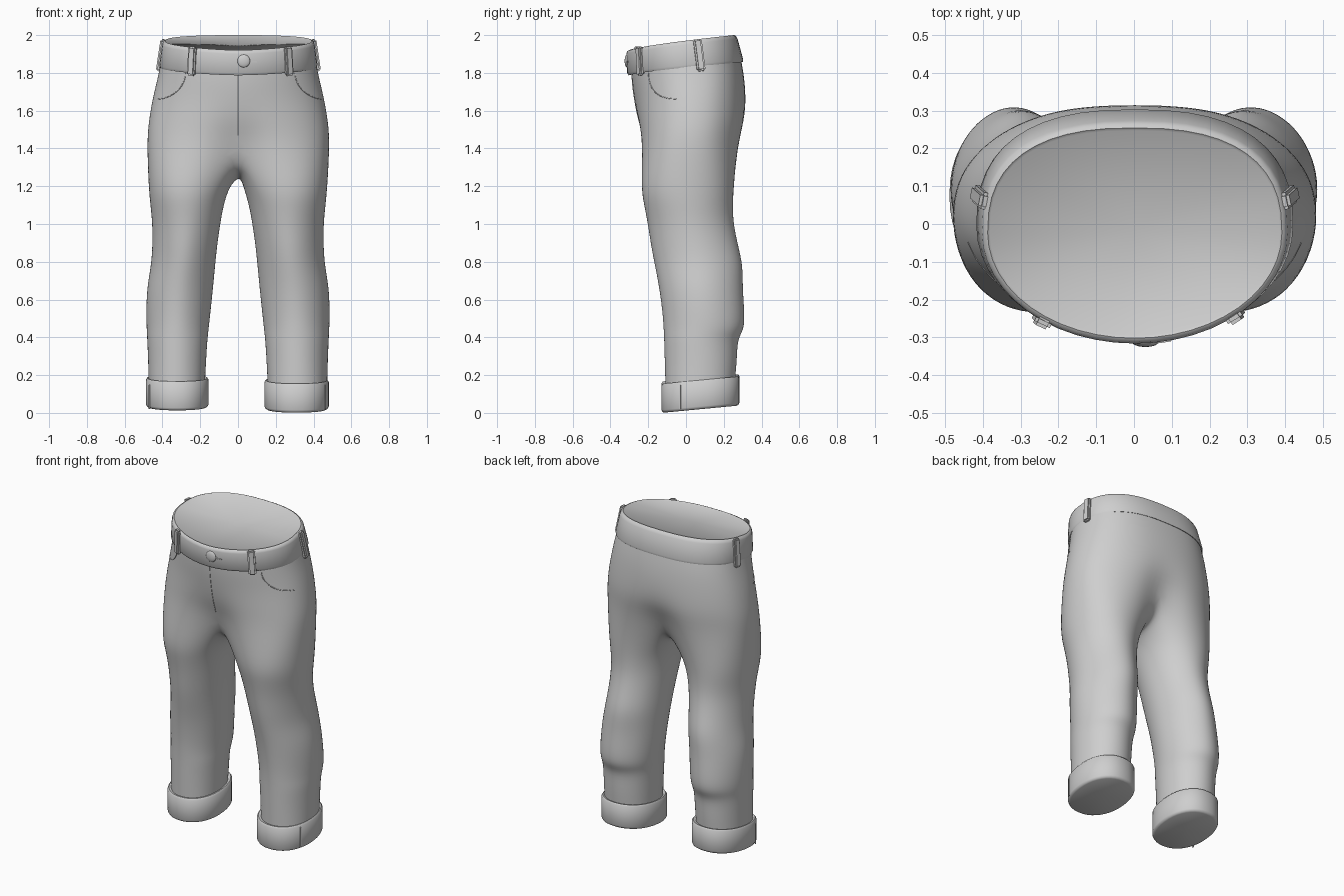
import bpy, bmesh, math
from mathutils import Vector
from mathutils.bvhtree import BVHTree

if "Cube" in bpy.data.objects:
    bpy.data.objects.remove(bpy.data.objects["Cube"])

denim = bpy.data.materials.new("grey_cloth")
denim.use_nodes = True
GREY = (0.62, 0.62, 0.62, 1)
denim.diffuse_color = GREY
denim.node_tree.nodes["Principled BSDF"].inputs["Base Color"].default_value = GREY


def spow(v, n):
    return math.copysign(abs(v) ** (2 / n), v)


def oval(a, x0, x1, yf, yb, nf=2.3, nb=2.3):
    """Point on a rounded outline; angle 0 is the front, 90 degrees is +x."""
    n = nf if math.cos(a) > 0 else nb
    return ((x0 + x1) / 2 + (x1 - x0) / 2 * spow(math.sin(a), n),
            (yf + yb) / 2 - (yb - yf) / 2 * spow(math.cos(a), n))


def finish(bm, name, angle=40):
    bmesh.ops.recalc_face_normals(bm, faces=bm.faces)
    me = bpy.data.meshes.new(name)
    bm.to_mesh(me)
    bm.free()
    ob = bpy.data.objects.new(name, me)
    bpy.context.collection.objects.link(ob)
    me.materials.append(denim)
    bpy.ops.object.select_all(action='DESELECT')
    ob.select_set(True)
    bpy.context.view_layer.objects.active = ob
    bpy.ops.object.shade_smooth_by_angle(angle=math.radians(angle))
    return ob


def bridge(bm, a, b):
    for i in range(len(a)):
        j = (i + 1) % len(a)
        bm.faces.new((a[i], a[j], b[j], b[i]))


def loft(bm, rings, cap=False):
    rows = [[bm.verts.new(p) for p in r] for r in rings]
    for a, b in zip(rows, rows[1:]):
        bridge(bm, a, b)
    if cap:
        last = rows[-1]
        mid = bm.verts.new(sum((v.co for v in last), Vector()) / len(last))
        for i, v in enumerate(last):
            bm.faces.new((v, last[(i + 1) % len(last)], mid))
    return rows


def waist_ring(z, lift, rx, yf, yb, groove=0, nf=2.0, nb=2.5, count=24):
    """Ring around both hips, rising to the back, pinched on the centre line."""
    ring = []
    for i in range(count):
        x, y = oval(2 * math.pi * i / count, -rx, rx + .004, yf, yb, nf, nb)
        y *= 1 - groove * math.exp(-(x / 0.11) ** 2)
        t = min(1, max(0, (y - yf) / (yb - yf)))
        ring.append((x, y, z + lift * t ** 0.75))
    return ring


# Trouser body: hips split into two legs along a shared crotch curve
bm = bmesh.new()
hips = loft(bm, [waist_ring(*r) for r in (
    (1.85, .05, .408, -.292, .288),
    (1.76, .04, .426, -.29, .308),
    (1.66, .02, .455, -.277, .32, 0, 2, 2.35),
    (1.54, 0, .478, -.264, .325, .05, 2.2, 2.25),
    (1.43, 0, .486, -.254, .305, .24, 2.4, 2.25))])[-1]
front, back = hips[0].co, hips[12].co
crotch = []
for k in range(1, 6):
    a = math.pi * k / 6
    y = (front.y + back.y) / 2 + (back.y - front.y) / 2 * math.cos(a)
    crotch.append(bm.verts.new((.01 * math.sin(a), y, front.z - .18 * math.sin(a))))

# Leg rows: height, inner and outer x, front and back y, roundness
LEG = ((1.2, .032, .478, -.245, .258, 2.15), (1.1, .062, .468, -.227, .253, 2),
       (1.0, .08, .457, -.207, .256, 1.9), (.88, .097, .457, -.19, .283, 1.85),
       (.78, .107, .464, -.17, .307, 1.85), (.66, .118, .487, -.146, .305, 1.85),
       (.52, .133, .49, -.128, .316, 1.9), (.44, .142, .487, -.123, .312, 1.95),
       (.39, .148, .484, -.12, .276, 2), (.28, .155, .479, -.117, .275, 2),
       (.12, .163, .475, -.112, .258, 2.1))
angles = [math.radians(-40 + 260 * j / 12) for j in range(13)]
angles += [math.radians(220 + 100 * k / 6) for k in range(1, 6)]
for s in (1, -1):
    upper = [hips[(s * j) % 24] for j in range(13)] + crotch
    rings = []
    for z, xin, xout, yf, yb, n in LEG:
        inner = xin - .006 if s > 0 else xin + .012
        pts = [oval(a, inner, xout, yf, yb, n, n) for a in angles]
        rings.append([(s * x, y, z) for x, y in pts])
    rows = loft(bm, rings)
    bridge(bm, upper, rows[0])
body = finish(bm, "trouser_body", 180)
sub = body.modifiers.new("smooth", 'SUBSURF')
sub.levels = sub.render_levels = 2

# Waistband with a rounded rim, closed on top
bm = bmesh.new()
loft(bm, [waist_ring(z, lift, rx, yf, yb, count=48) for z, lift, rx, yf, yb in (
    (1.795, .07, .39, -.275, .28),
    (1.787, .07, .412, -.303, .300),
    (1.80, .07, .417, -.312, .303),
    (1.90, .08, .402, -.316, .273),
    (1.915, .08, .397, -.312, .264),
    (1.92, .08, .387, -.302, .254),
    (1.914, .08, .381, -.295, .247))], cap=True)
band = finish(bm, "waistband", 50)

# Turned-up cuffs, closed underneath
cuffs = {}
for s, side, x0, x1, rise in ((1, "left", .14, .481, 0), (-1, "right", .155, .488, .012)):
    bm = bmesh.new()
    rings = []
    for z, g in ((.146, -.035), (.154, -.008), (.144, 0), (.015, 0), (.005, -.005), (0, -.014)):
        ring = []
        for i in range(40):
            x, y = oval(2 * math.pi * i / 40, x0 - g, x1 + g, -.13 - g, .283 + g, 2.2, 2.2)
            ring.append((s * x, y, z + .095 * (y + .13) + rise))
        rings.append(ring)
    loft(bm, rings, cap=True)
    cuffs[s] = finish(bm, side + "_cuff", 50)

bpy.context.view_layer.update()
deps = bpy.context.evaluated_depsgraph_get()
trees = {ob.name: BVHTree.FromObject(ob, deps) for ob in [body, band, *cuffs.values()]}


def cast(ob, origin, direction):
    hit = trees[ob.name].ray_cast(Vector(origin), Vector(direction))
    return hit[0], hit[1]


def strip(name, ob, origin, direction, size, tilt=0):
    """Bevelled tab lying on a surface: size is width, height, thickness."""
    point, normal = cast(ob, origin, direction)
    bm = bmesh.new()
    bmesh.ops.create_cube(bm, size=1)
    bmesh.ops.scale(bm, vec=size, verts=bm.verts)
    bmesh.ops.bevel(bm, geom=bm.edges[:], offset=size[2] * .3, segments=2, affect='EDGES')
    tab = finish(bm, name)
    tab.location = point + normal * size[2] * .1
    rot = normal.to_track_quat('Z', 'Y').to_matrix()
    up = Vector((0, 0, 1))
    y_axis = (up - normal * up.dot(normal)).normalized()
    for c, axis in enumerate((y_axis.cross(normal), y_axis, normal)):
        for r in range(3):
            rot[r][c] = axis[r]
    tab.rotation_euler = rot.to_euler()
    tab.rotation_euler.rotate_axis('Z', tilt)


def seam(name, points, direction):
    """Thin stitched ridge draped on the body."""
    hits = [cast(body, p, direction)[0] for p in points]
    hits = [h for h in hits if h]
    cu = bpy.data.curves.new(name, 'CURVE')
    cu.dimensions = '3D'
    cu.bevel_depth = .0025
    cu.bevel_resolution = 1
    sp = cu.splines.new('POLY')
    sp.points.add(len(hits) - 1)
    for p, h in zip(sp.points, hits):
        p.co = (*h, 1)
    cu.materials.append(denim)
    bpy.context.collection.objects.link(bpy.data.objects.new(name, cu))


# Belt loops, pocket edges and cuff seams
for s, side in ((1, "left"), (-1, "right")):
    strip(side + "_front_belt_loop", band, (s * .255 + .012, -1, 1.862), (0, 1, 0), (.045, .155, .028), s * .07)
    strip(side + "_side_belt_loop", band, (s, .07, 1.893), (-s, 0, 0), (.045, .17, .028), s * .1)
    pocket = []
    for i in range(13):
        a = math.pi / 2 * i / 12
        pocket.append((s * (.45 - .16 * math.sin(a)) + .012, -1, 1.80 - .14 * math.cos(a)))
    seam(side + "_pocket_edge", pocket, (0, 1, 0))
    strip(side + "_cuff_seam", cuffs[s], (s, -.03, .085), (-s, 0, 0), (.01, .13, .005))

# Fly, button and buttonhole
seam("fly_seam", [(0, -1, 1.8 - .03 * i) for i in range(12)], (0, 1, 0))
bm = bmesh.new()
bmesh.ops.create_uvsphere(bm, u_segments=20, v_segments=10, radius=.034)
button = finish(bm, "button", 60)
button.location = cast(band, (.03, -1, 1.863), (0, 1, 0))[0]
button.scale = (1, .35, 1)
strip("buttonhole", band, (.075, -1, 1.858), (0, 1, 0), (.05, .008, .008))
